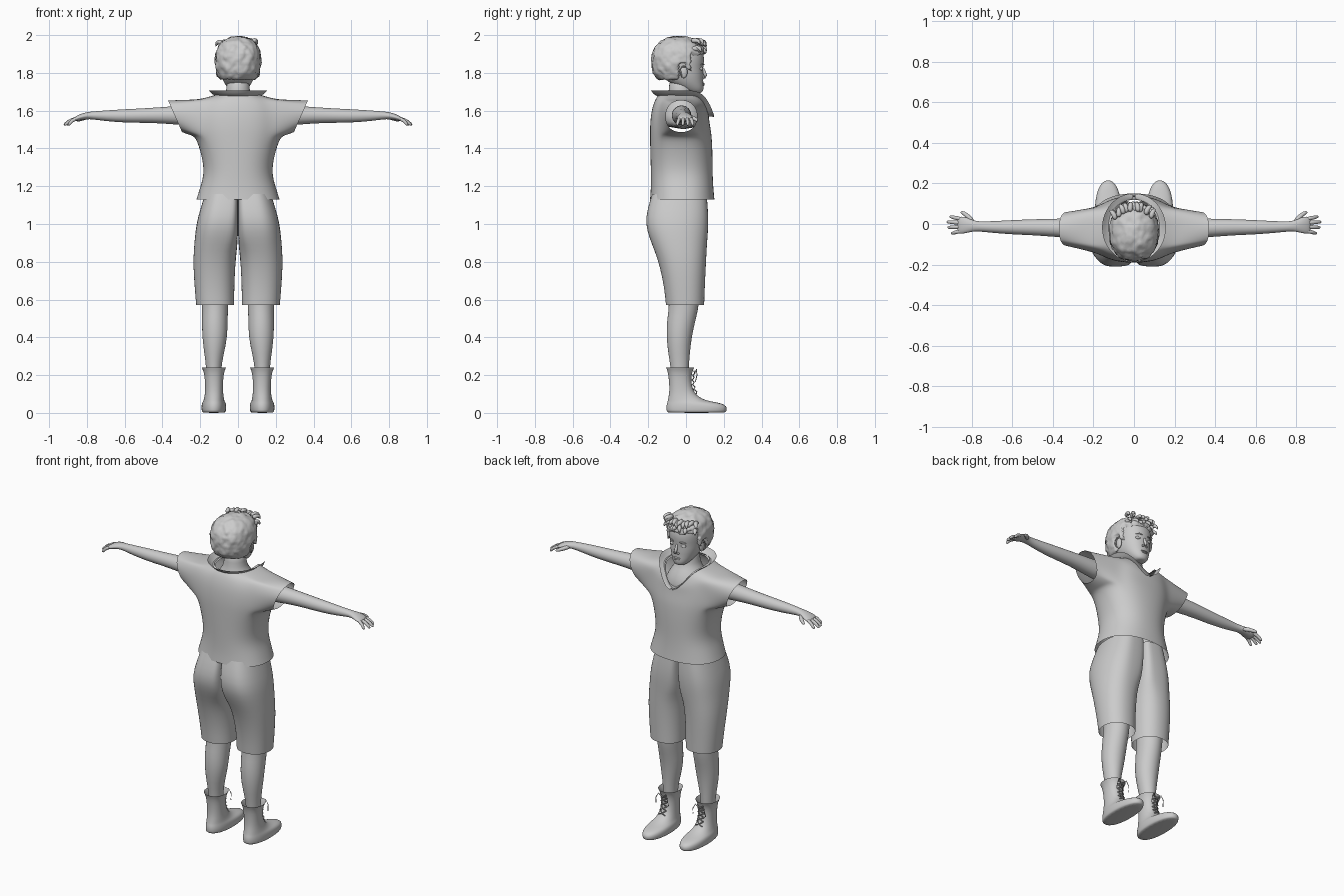
import bpy, bmesh, random
from math import sin, cos, pi, atan2
from mathutils import Vector, noise

random.seed(4)


def finish(name, bm, mirror=False, sub=1):
    bmesh.ops.recalc_face_normals(bm, faces=bm.faces)
    me = bpy.data.meshes.new(name)
    bm.to_mesh(me)
    bm.free()
    for p in me.polygons:
        p.use_smooth = True
    ob = bpy.data.objects.new(name, me)
    bpy.context.collection.objects.link(ob)
    if mirror:
        ob.modifiers.new("mirror", 'MIRROR').use_mirror_merge = False
    if sub:
        m = ob.modifiers.new("smooth", 'SUBSURF')
        m.levels = m.render_levels = sub
    return ob


def spow(v, e):
    return abs(v) ** e * (1 if v >= 0 else -1)


def ring(z, x0, x1, y0, y1, n=2.2, n_in=None, drop=0, N=24):
    """Horizontal superellipse; drop lowers the front (+y) side."""
    out = []
    for i in range(N):
        c, s = cos(2 * pi * i / N), sin(2 * pi * i / N)
        e = 2 / (n_in if n_in and c < 0 else n)
        out.append(Vector(((x0 + x1) / 2 + (x1 - x0) / 2 * spow(c, e),
                           (y0 + y1) / 2 + (y1 - y0) / 2 * spow(s, e),
                           z - drop * max(0, s) ** 4)))
    return out


def loft(bm, rings, cap0=False, cap1=False, closed=True, skip=()):
    vs = [[bm.verts.new(p) for p in r] for r in rings]
    N = len(vs[0])
    for r in range(len(vs) - 1):
        for i in range(N if closed else N - 1):
            if (r, i) not in skip:
                j = (i + 1) % N
                bm.faces.new((vs[r][i], vs[r][j], vs[r + 1][j], vs[r + 1][i]))
    if cap0:
        bm.faces.new(vs[0])
    if cap1:
        bm.faces.new(vs[-1])
    return vs


def tube(bm, pts, radii, N=8):
    """Tapered round tube along a path."""
    pts = [Vector(p) for p in pts]
    rings = []
    for k, p in enumerate(pts):
        d = (pts[min(k + 1, len(pts) - 1)] - pts[max(k - 1, 0)]).normalized()
        u = d.cross(Vector((0.1, 0.2, 1))).normalized()
        v = d.cross(u)
        rings.append([p + radii[k] * (u * cos(2 * pi * i / N) + v * sin(2 * pi * i / N)) for i in range(N)])
    loft(bm, rings, True, True)


def ball(bm, loc, scale, sub=3):
    vs = bmesh.ops.create_icosphere(bm, subdivisions=sub, radius=1)['verts']
    for v in vs:
        v.co = Vector(loc) + Vector([a * b for a, b in zip(v.co, scale)])


# Shirt: torso rings with armholes that grow into slanted sleeves
torso = [(1.13, .222, -.192, .152, 0), (1.19, .203, -.187, .146, 0), (1.27, .178, -.187, .142, 0),
         (1.37, .195, -.19, .142, 0), (1.46, .225, -.192, .138, 0), (1.52, .235, -.192, .132, .02),
         (1.60, .23, -.185, .125, .06), (1.66, .20, -.165, .122, .09), (1.685, .115, -.145, .12, .11)]
r0, r1 = 4, 7
bm = bmesh.new()
skip = {(r, (c + k) % 24) for r in range(r0, r1) for c in (0, 12) for k in range(-3, 3)}
grid = loft(bm, [ring(z, -a, a, y0, y1, 2.3, drop=d) for z, a, y0, y1, d in torso], skip=skip)
for c, side in ((0, 1), (12, -1)):
    loop = [(r0, k) for k in range(-3, 4)] + [(r, 3) for r in range(r0 + 1, r1)]
    loop += [(r1, k) for k in range(3, -4, -1)] + [(r, -3) for r in range(r1 - 1, r0, -1)]
    base = [grid[r][(c + k) % 24] for r, k in loop]
    prev = base
    for t in (.35, .7, 1):
        cur = []
        for v in base:
            f = atan2((v.co.z - 1.565) / .1, (v.co.y + .025) / .11)
            hem = Vector((side * (.333 + .038 * sin(f)), -.025 + .088 * cos(f), 1.57 + .086 * sin(f)))
            cur.append(bm.verts.new(v.co.lerp(hem, t)))
        for i in range(len(base)):
            j = (i + 1) % len(base)
            bm.faces.new((prev[i], prev[j], cur[j], cur[i]))
        prev = cur
finish("shirt", bm, sub=2)

# Open flared collar, split at the front
bm = bmesh.new()
rows = []
for a, y0, y1, z, d in ((.113, -.145, .122, 1.675, .11), (.132, -.168, .138, 1.682, .112), (.158, -.188, .152, 1.708, .145)):
    row = []
    for i in range(33):
        t = pi / 2 + .04 + (2 * pi - .08) * i / 32
        row.append(Vector((a * cos(t), (y0 + y1) / 2 + (y1 - y0) / 2 * sin(t), z - d * max(0, sin(t)) ** 4)))
    rows.append(row)
loft(bm, rows, closed=False)
finish("collar", bm)

# Shorts: one leg reaching to the centre line, mirrored
bm = bmesh.new()
shorts = [(.57, .02, .222, -.107, .097, 2.2), (.66, .019, .23, -.115, .1, 2.2), (.78, .014, .238, -.14, .106, 2.3),
          (.86, .006, .235, -.168, .11, 2.6), (.92, 0, .23, -.192, .114, 4), (1.0, 0, .222, -.217, .12, 5),
          (1.08, 0, .2, -.205, .117, 6), (1.16, 0, .175, -.18, .11, 6)]
loft(bm, [ring(z, a, b, y0, y1, 2.2, n) for z, a, b, y0, y1, n in shorts])
finish("shorts", bm, True)

# Bare legs
bm = bmesh.new()
legs = [(.12, .09, .165, -.075, .01), (.24, .09, .168, -.08, .015), (.31, .075, .178, -.094, .02),
        (.40, .056, .19, -.104, .03), (.48, .055, .191, -.102, .048), (.55, .052, .19, -.092, .066),
        (.62, .05, .192, -.09, .072), (.75, .045, .2, -.1, .08)]
loft(bm, [ring(z, a, b, y0, y1, 2) for z, a, b, y0, y1 in legs], True, True)
finish("leg", bm, True)

# Boots with flared tops
bm = bmesh.new()
boot = [(0, .07, .186, -.098, .208), (.006, .064, .192, -.103, .214), (.025, .061, .194, -.106, .219),
        (.043, .062, .193, -.104, .21), (.055, .066, .189, -.1, .17), (.064, .072, .183, -.097, .11),
        (.085, .076, .178, -.093, .065), (.115, .079, .174, -.088, .038), (.17, .079, .175, -.09, .026),
        (.215, .074, .18, -.096, .032), (.24, .063, .193, -.106, .044)]
loft(bm, [ring(z, a, b, y0, y1, 2.2) for z, a, b, y0, y1 in boot], True)
finish("boot", bm, True)

# Laces: criss-cross on the shin and two loose ends
bm = bmesh.new()
path = [(.06, .1), (.047, .125), (.041, .15), (.038, .175), (.041, .2), (.047, .222)]
for s in (-1, 1):
    for k in range(5):
        (ya, za), (yb, zb) = path[k], path[k + 1]
        w = s * .022
        tube(bm, [(.127 - w, ya - .006, za), (.127, (ya + yb) / 2 + .004, (za + zb) / 2), (.127 + w, yb - .006, zb)], [.003] * 3, 5)
    tube(bm, [(.127, .04, .2), (.127 + s * .025, .055, .23), (.127 + s * .04, .058, .2), (.127 + s * .043, .05, .165)], [.0025] * 4, 5)
finish("boot_laces", bm, True, 0)

# Arms with palm, fingers and thumb
bm = bmesh.new()
arm = [(.2, -.025, 1.575, .06, .06), (.3, -.022, 1.575, .05, .052), (.4, -.018, 1.576, .045, .044),
       (.5, -.016, 1.574, .04, .039), (.6, -.016, 1.572, .036, .036), (.7, -.015, 1.573, .029, .029),
       (.77, -.012, 1.575, .024, .021), (.80, -.008, 1.574, .03, .019), (.835, -.005, 1.566, .043, .017),
       (.862, -.006, 1.556, .043, .013), (.87, -.006, 1.553, .036, .008)]
loft(bm, [[Vector((x, y + ry * cos(i * pi / 8), z + rz * sin(i * pi / 8))) for i in range(16)]
          for x, y, z, ry, rz in arm], True, True)
for ya, yb, tip in ((.025, .036, .908), (.006, .01, .922), (-.014, -.017, .918), (-.034, -.046, .9)):
    tube(bm, [(.845, ya, 1.561), ((.86 + tip) / 2, (ya + yb) / 2, 1.549), (tip - .008, yb, 1.529), (tip, yb, 1.523)],
         [.011, .0105, .009, .005])
tube(bm, [(.79, .005, 1.57), (.815, .036, 1.562), (.84, .055, 1.552), (.855, .06, 1.546)], [.014, .013, .011, .005])
finish("arm", bm, True)

# Neck and upper chest seen in the collar opening
bm = bmesh.new()
neck = [(1.50, .15, -.13, .1), (1.58, .13, -.13, .098), (1.64, .095, -.11, .07), (1.67, .07, -.098, .045),
        (1.71, .062, -.09, .035), (1.78, .06, -.09, .035)]
loft(bm, [ring(z, -a, a, y0, y1, 2) for z, a, y0, y1 in neck], True, True)
finish("neck", bm)

# Head
bm = bmesh.new()
head = [(1.693, .024, .03, .076), (1.70, .04, .0, .09), (1.725, .06, -.05, .095), (1.755, .078, -.1, .091),
        (1.79, .09, -.13, .094), (1.825, .095, -.145, .09), (1.86, .099, -.155, .098), (1.91, .1, -.155, .094),
        (1.95, .085, -.13, .068), (1.975, .055, -.09, .02)]
loft(bm, [ring(z, -a, a, y0, y1, 2.2) for z, a, y0, y1 in head], True, True)
finish("head", bm)

# Facial features
bm = bmesh.new()
tube(bm, [(0, .088, 1.83), (0, .096, 1.805), (0, .106, 1.782), (0, .098, 1.77)], [.007, .009, .012, .009])
ball(bm, (0, .09, 1.743), (.023, .009, .005))
ball(bm, (0, .089, 1.735), (.019, .009, .005))
finish("nose_and_lips", bm)
bm = bmesh.new()
ball(bm, (.037, .077, 1.822), (.016, .014, .01))
ball(bm, (.012, .094, 1.775), (.008, .008, .006), 2)
tube(bm, [(.016, .096, 1.842), (.037, .091, 1.849), (.058, .077, 1.841)], [.003, .005, .003])
finish("eye_and_brow", bm, True)
bm = bmesh.new()
ball(bm, (.1, -.012, 1.805), (.012, .02, .034))
tube(bm, [(.108, -.02, 1.775), (.116, -.034, 1.81), (.114, -.022, 1.838), (.108, .002, 1.83)], [.004, .006, .006, .004])
finish("ear", bm, True)

# Hair cap: lumpy shell tucked inside the head around the face and ears
bm = bmesh.new()
bmesh.ops.create_icosphere(bm, subdivisions=5, radius=1)
mid = Vector((0, -.038, 1.862))
for v in bm.verts:
    p = v.co.normalized()
    p /= sum(abs(c) ** 2.3 for c in p) ** (1 / 2.3)
    q = Vector((p.x * .122, p.y * .145, p.z * .132))
    q *= 1 + .05 * noise.noise(q * 28) + .03 * noise.noise(q * 60)
    y, z = q.y + mid.y, q.z + mid.z
    line = 1.76 if y < -.035 else 1.845 if y < .005 else 1.81 if y < .03 else 1.9
    v.co = mid + (q if z > line else q * .65)
finish("hair", bm, sub=0)

# Tousled fringe of short curved locks
bm = bmesh.new()
for k in range(22):
    x = -.085 + .17 * (k % 11) / 10 + random.uniform(-.008, .008)
    y = .095 - 5 * x * x
    z = (1.915 if k < 11 else 1.95) + random.uniform(-.008, .008)
    up, sw = random.uniform(.012, .03), random.uniform(-.025, .025)
    tube(bm, [(x, y - .035, z + .015), (x + sw * .3, y - .005, z + up * .6), (x + sw, y + .01, z + up * .5),
              (x + sw * 1.2, y + .012, z - .008)], [.014, .015, .011, .003])
finish("hair_fringe", bm)
